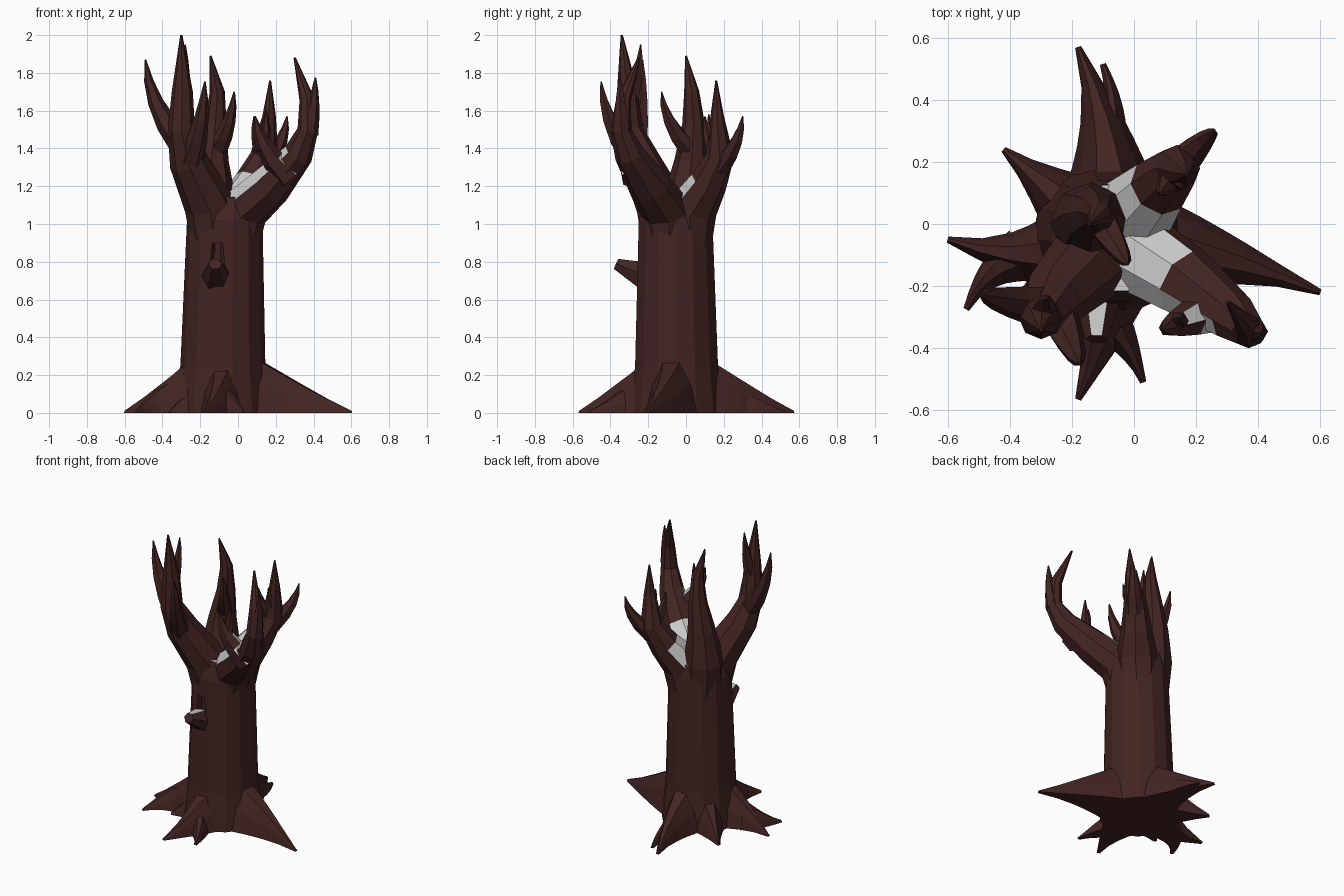
import bpy, bmesh, math
from mathutils import Vector

if "Cube" in bpy.data.objects:
    bpy.data.objects.remove(bpy.data.objects["Cube"])


def material(name, color):
    m = bpy.data.materials.new(name)
    m.diffuse_color = color
    m.use_nodes = True
    m.node_tree.nodes["Principled BSDF"].inputs["Base Color"].default_value = m.diffuse_color
    return m


BARK = material("bark", (0.055, 0.018, 0.016, 1))
PALE = material("pale_top", (0.8, 0.8, 0.8, 1))


def loft(name, rings):
    """Skin equal-length closed rings and cap both ends."""
    bm = bmesh.new()
    vs = [[bm.verts.new(p) for p in r] for r in rings]
    n = len(vs[0])
    for a, b in zip(vs, vs[1:]):
        for i in range(n):
            bm.faces.new((a[i], a[(i + 1) % n], b[(i + 1) % n], b[i]))
    bm.faces.new(vs[0][::-1])
    bm.faces.new(vs[-1])
    bmesh.ops.recalc_face_normals(bm, faces=bm.faces)
    me = bpy.data.meshes.new(name)
    bm.to_mesh(me)
    bm.free()
    me.materials.append(BARK)
    me.materials.append(PALE)
    ob = bpy.data.objects.new(name, me)
    bpy.context.collection.objects.link(ob)
    return ob


def tangent(ps, i):
    return (ps[min(i + 1, len(ps) - 1)] - ps[max(i - 1, 0)]).normalized()


def curve(a, b, c, t):
    """Point on a quadratic curve."""
    return a * (1 - t) ** 2 + b * 2 * t * (1 - t) + c * t * t


def limb(name, pts, sides=8):
    """Tapered tube through (x, y, z, radius) points."""
    ps = [Vector(p[:3]) for p in pts]
    rings = []
    for i, p in enumerate(ps):
        q = Vector((0, 0, 1)).rotation_difference(tangent(ps, i))
        r = pts[i][3]
        rings.append([p + q @ Vector((r * math.cos(a), r * math.sin(a), 0))
                      for a in (math.tau * k / sides for k in range(sides))])
    return loft(name, rings)


def twig(name, base, tip, r):
    """Pointed branch that leaves sideways and then turns up."""
    a, c = Vector(base), Vector(tip)
    b = a.lerp(c, 0.9)
    b.z = a.z + (c.z - a.z) * 0.45
    pts = [(*curve(a, b, c, t), r * (1 - t) ** 0.8 + 0.004) for t in (0, .3, .55, .78, 1)]
    return limb(name, pts, 6)


def root(name, base, tip, bend=0, h=0.41, w=0.2):
    """Ridge on the ground, falling and narrowing towards its tip."""
    a, c = Vector((*base, 0)), Vector((*tip, 0))
    d = c - a
    b = (a + c) / 2 + Vector((-d.y, d.x, 0)) * bend
    ts = (0, .25, .38, .5, .62, .8, 1)
    ps = [curve(a, b, c, t) for t in ts]
    rings = []
    for i, (p, t) in enumerate(zip(ps, ts)):
        d = tangent(ps, i)
        side = Vector((-d.y, d.x, 0)) * (w * (1 - t) ** 1.3 + 0.01)
        up = Vector((0, 0, h * (1 - t) ** 1.1 + 0.012))
        rings.append([p + side * u + up * v for u, v in
                      ((1, 0), (.75, .5), (.32, .93), (-.32, .93), (-.75, .5), (-1, 0))])
    return loft(name, rings)


def paint(ob, center, radius, nz):
    """Make upward faces near a point pale."""
    for f in ob.data.polygons:
        if f.normal.z > nz and (f.center - Vector(center)).length < radius:
            f.material_index = 1


# Trunk with a small hollow above the front stub
trunk = limb("trunk", [(-.08, -.05, 0, .25), (-.08, -.05, .25, .225),
                       (-.07, -.055, 1.02, .2), (-.06, -.045, 1.13, .175)], 14)
paint(trunk, (-.06, -.05, 1.12), .1, .8)
cutter = limb("hollow_cutter", [(-.11, -.25, .76, .045), (-.11, -.25, .9, .03)], 6)
cutter.hide_render = True
cutter.hide_viewport = True
mod = trunk.modifiers.new("hollow", "BOOLEAN")
mod.operation = "DIFFERENCE"
mod.object = cutter

# Broken stub on the front, cut flat on top
stub = limb("front_stub", [(-.115, -.18, .7, .085), (-.118, -.275, .75, .065), (-.12, -.37, .79, .035)], 6)
for v in stub.data.vertices:
    v.co.z = min(v.co.z, .815)
stub.data.update()
paint(stub, (-.12, -.31, .81), .12, .6)

# Main limbs, starting upright inside the trunk
right = limb("right_limb", [(-.02, -.08, .86, .12), (.025, -.1, 1.07, .135), (.17, -.19, 1.2, .115),
                            (.32, -.3, 1.37, .08), (.37, -.345, 1.5, .055), (.365, -.33, 1.66, .04),
                            (.3, -.25, 1.88, .006)])
back = limb("back_limb", [(-.03, .01, .86, .12), (0, .03, 1.08, .135), (.08, .12, 1.22, .1),
                          (.14, .18, 1.36, .075), (.165, .165, 1.57, .036), (.17, .16, 1.76, .005)])
left = limb("left_limb", [(-.12, -.1, .86, .12), (-.15, -.13, 1.1, .135), (-.26, -.24, 1.33, .105),
                          (-.3, -.3, 1.5, .072), (-.295, -.31, 1.7, .056), (-.3, -.34, 2, .006)])
rear = limb("rear_left_limb", [(-.12, -.01, .86, .13), (-.14, .005, 1.12, .13), (-.14, .03, 1.34, .09),
                               (-.12, .04, 1.53, .06), (-.11, .03, 1.7, .04), (-.145, 0, 1.89, .005)])
for ob in (right, back, left, rear):
    paint(ob, (0, -.03, 1.17), .17, .3)

# Side branches and twigs
inner = twig("right_inner_branch", (.27, -.27, 1.25), (.09, -.34, 1.57), .075)
paint(inner, (.22, -.3, 1.36), .08, .5)
paint(right, (.25, -.29, 1.36), .09, .45)
twig("right_inner_twig", (.14, -.32, 1.38), (.15, -.3, 1.6), .035)
twig("right_outer_twig", (.372, -.34, 1.48), (.41, -.35, 1.775), .05)
twig("back_outer_twig", (.14, .18, 1.3), (.26, .3, 1.57), .055)
twig("back_inner_twig", (.14, .17, 1.34), (.085, .1, 1.57), .045)
twig("back_small_twig", (.16, .17, 1.4), (.15, .12, 1.58), .035)
twig("left_outer_twig", (-.28, -.27, 1.4), (-.49, -.23, 1.87), .07)
twig("left_upper_twig", (-.295, -.3, 1.64), (-.28, -.24, 1.95), .045)
twig("left_front_twig", (-.25, -.28, 1.34), (-.175, -.45, 1.755), .065)
twig("rear_inner_twig", (-.12, .03, 1.38), (-.02, -.13, 1.7), .055)

# Roots spreading over the ground, some forked
core = (-.08, -.05)
root("right_root", core, (.6, -.22), .08)
root("back_root", core, (-.18, .57), -.12)
root("back_root_fork", (-.08, .28), (-.1, .515), -.15, .12, .05)
root("back_left_root", core, (-.42, .24))
root("left_root", core, (-.6, -.05), .18, .45)
root("left_root_fork", (-.36, -.1), (-.54, -.275), -.2, .17, .08)
root("front_left_root", core, (-.36, -.22), 0, .36)
root("front_root", core, (-.18, -.565), .12)
root("front_root_fork", (-.09, -.3), (.03, -.51), .1, .15, .07)
